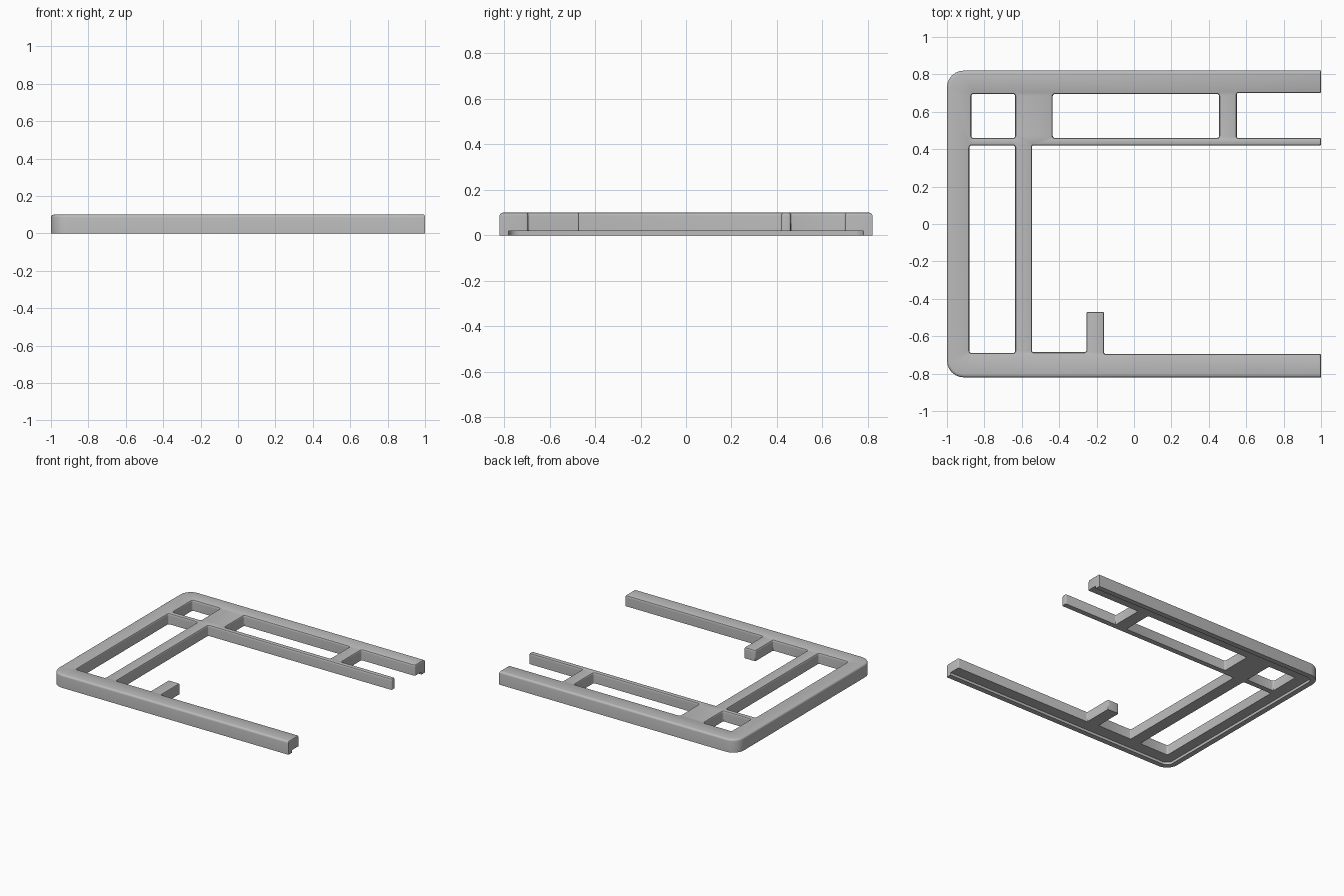
import bpy, bmesh
from math import pi, sin, cos
from mathutils import Vector

cube = bpy.data.objects.get("Cube")
if cube:
    bpy.data.objects.remove(cube, do_unlink=True)

HEIGHT, EDGE, HALF = 0.10, 0.015, 0.82

grey = bpy.data.materials.new("mid grey")
grey.use_nodes = True
grey.diffuse_color = (0.5, 0.5, 0.5, 1)
grey.node_tree.nodes["Principled BSDF"].inputs["Base Color"].default_value = (0.5, 0.5, 0.5, 1)


def rounded(corners, radius_of, steps=6):
    """Closed outline with each right-angled corner replaced by an arc."""
    out = []
    for i, c in enumerate(corners):
        p = Vector(c)
        a = (Vector(corners[i - 1]) - p).normalized()
        b = (Vector(corners[(i + 1) % len(corners)]) - p).normalized()
        r = radius_of(p)
        if r == 0:
            out.append(p)
            continue
        n = steps if r > 0.03 else 3
        for k in range(n + 1):
            t = k / n * pi / 2
            out.append(p + (a + b) * r - b * r * cos(t) - a * r * sin(t))
    return out


def rectangle(x0, x1, y0, y1):
    return [(x0, y0), (x1, y0), (x1, y1), (x0, y1)]


def inset(points, amount):
    """Move the outline into the material, further along the outer rim."""
    n = len(points)
    lines = []
    for i, p in enumerate(points):
        q = points[(i + 1) % n]
        d = (q - p).normalized()
        mid = (p + q) / 2
        rim = mid.x < -0.9 or abs(mid.y) > 0.8
        lines.append((Vector((-d.y, d.x)), amount * (1 if rim else 0.4)))
    out = []
    for i, p in enumerate(points):
        (n1, d1), (n2, d2) = lines[i - 1], lines[i]
        det = n1.x * n2.y - n1.y * n2.x
        if abs(det) < 0.01:
            out.append(p + n2 * d2)
        else:
            out.append(p + Vector((d1 * n2.y - d2 * n1.y, n1.x * d2 - n2.x * d1)) / det)
    return out


def slab(name, outlines, levels):
    """Stack inset copies of the outlines at each level and cap both ends."""
    bm = bmesh.new()
    caps = [[], []]
    for points in outlines:
        rings = [[bm.verts.new((v.x, v.y, z)) for v in (inset(points, d) if d else points)]
                 for d, z in levels]
        n = len(points)
        for low, high in zip(rings, rings[1:]):
            for i in range(n):
                j = (i + 1) % n
                bm.faces.new((low[i], low[j], high[j], high[i]))
        for cap, ring in zip(caps, (rings[0], rings[-1])):
            cap += [bm.edges.get((ring[i - 1], ring[i])) for i in range(n)]
    for cap, up in zip(caps, (-1, 1)):
        bmesh.ops.triangle_fill(bm, edges=cap, use_beauty=True, use_dissolve=False,
                                normal=(0, 0, up))
    bmesh.ops.recalc_face_normals(bm, faces=bm.faces)
    mesh = bpy.data.meshes.new(name)
    bm.to_mesh(mesh)
    bm.free()
    obj = bpy.data.objects.new(name, mesh)
    bpy.context.collection.objects.link(obj)
    mesh.materials.append(grey)
    return obj


# Outer contour: left bar, front and back arms, thin inner arm and short stub
contour = [(-1, -HALF), (1, -HALF), (1, -0.695), (-0.16, -0.695), (-0.16, -0.47),
           (-0.255, -0.47), (-0.255, -0.685), (-0.545, -0.685), (-0.545, 0.42),
           (1, 0.42), (1, 0.46), (0.55, 0.46), (0.55, 0.70), (1, 0.70),
           (1, HALF), (-1, HALF)]


def contour_radius(p):
    if abs(p.y) > 0.8:
        return 0.09 if p.x < 0 else 0
    return 0.008


# Enclosed windows, wound the other way round
windows = [rectangle(-0.87, -0.635, 0.46, 0.695),
           rectangle(-0.88, -0.635, -0.69, 0.42),
           rectangle(-0.435, 0.455, 0.46, 0.695)]
outlines = [rounded(contour, contour_radius)]
outlines += [rounded(w[::-1], lambda p: 0.012) for w in windows]

# Frame with softly rounded top edges
levels = [(0, 0)]
for k in range(5):
    t = k / 4 * pi / 2
    levels.append((EDGE * (1 - cos(t)), HEIGHT - EDGE + EDGE * sin(t)))
frame = slab("frame", outlines, levels)

# Recess under the frame, leaving a thin lip round the outside
recess = rounded(rectangle(-0.96, 1.2, -0.78, 0.78), lambda p: 0.05 if p.x < 0 else 0)
cutter = slab("recess_cutter", [recess], [(0, -0.1), (0, 0.02)])
cutter.hide_render = True
cut = frame.modifiers.new("recess", "BOOLEAN")
cut.operation, cut.solver, cut.object = "DIFFERENCE", "EXACT", cutter

bpy.ops.object.select_all(action="DESELECT")
frame.select_set(True)
bpy.context.view_layer.objects.active = frame
bpy.ops.object.modifier_apply(modifier=cut.name)
bpy.data.objects.remove(cutter, do_unlink=True)
bpy.ops.object.shade_smooth_by_angle(angle=pi / 6)
